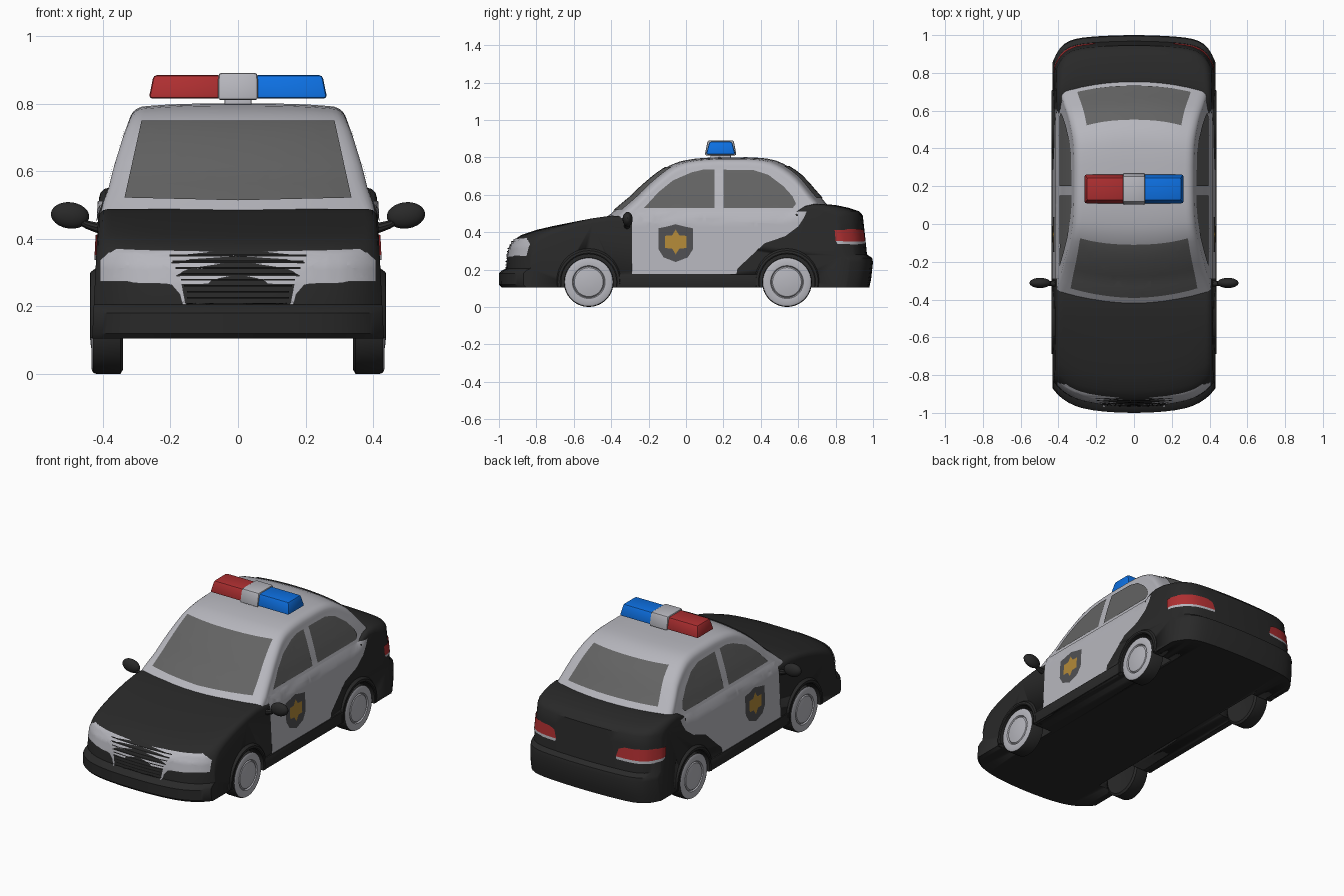
import bpy, bmesh, math
from mathutils import Vector, Matrix
from mathutils.bvhtree import BVHTree

if "Cube" in bpy.data.objects:
    bpy.data.objects.remove(bpy.data.objects["Cube"])


def material(name, rgb):
    m = bpy.data.materials.new(name)
    m.diffuse_color = (*rgb, 1)
    m.use_nodes = True
    m.node_tree.nodes["Principled BSDF"].inputs["Base Color"].default_value = m.diffuse_color
    return m


BLACK = material("body black", (0.022, 0.022, 0.022))
WHITE = material("silver white", (0.47, 0.47, 0.51))
GLASS = material("window grey", (0.125, 0.125, 0.125))
RED = material("lamp red", (0.42, 0.028, 0.03))
BLUE = material("lamp blue", (0.004, 0.16, 0.75))
DARK = material("grille dark", (0.008, 0.008, 0.008))
SHIELD = material("shield grey", (0.08, 0.08, 0.085))
GOLD = material("badge gold", (0.45, 0.25, 0.04))
surfaces = []          # BVH trees that painted details are laid on


def clamp(v, a=0.0, b=1.0):
    return max(a, min(b, v))


def lerp_table(table, v):
    for (a, p), (b, q) in zip(table, table[1:]):
        if v <= b:
            return p + (q - p) * clamp((v - a) / (b - a))
    return table[-1][1]


def finish(name, bm, mats, angle=35):
    me = bpy.data.meshes.new(name)
    bm.to_mesh(me)
    bm.free()
    ob = bpy.data.objects.new(name, me)
    bpy.context.collection.objects.link(ob)
    for m in mats:
        me.materials.append(m)
    bpy.ops.object.select_all(action='DESELECT')
    ob.select_set(True)
    bpy.context.view_layer.objects.active = ob
    bpy.ops.object.shade_smooth_by_angle(angle=math.radians(angle))
    return ob


def skin(rings, mat_rule=lambda i: 0):
    """Closed solid through a list of closed rings, capped at both ends."""
    bm = bmesh.new()
    vs = [[bm.verts.new(p) for p in r] for r in rings]
    for i in range(len(vs) - 1):
        n = len(vs[i])
        for j in range(n):
            k = (j + 1) % n
            f = bm.faces.new((vs[i][j], vs[i][k], vs[i + 1][k], vs[i + 1][j]))
            f.material_index = mat_rule(i)
    bm.faces.new(vs[0]).material_index = mat_rule(0)
    bm.faces.new(vs[-1]).material_index = mat_rule(len(vs) - 2)
    bmesh.ops.recalc_face_normals(bm, faces=bm.faces[:])
    return bm


def block(name, low, high, mat, bevel=0.01):
    """Tapered box; low and high are (x0, x1, y0, y1, z)."""
    bm = skin([[(a, c, z), (b, c, z), (b, d, z), (a, d, z)] for a, b, c, d, z in (low, high)])
    bmesh.ops.bevel(bm, geom=bm.edges[:], offset=bevel, segments=2, affect='EDGES', profile=0.5)
    return finish(name, bm, [mat])


def decal(name, pts, axis, side, mat, off=0.005, step=0.025):
    """Thin painted plate: a 2D outline (x or y, z) laid onto the car surface."""
    bm = bmesh.new()
    bm.faces.new([bm.verts.new((a, 0, z)) for a, z in pts])
    bmesh.ops.triangulate(bm, faces=bm.faces[:])
    for k in (0, 1):
        c = min(p[k] for p in pts) + step
        while c < max(p[k] for p in pts) - 0.003:
            co = Vector((c, 0, 0)) if k == 0 else Vector((0, 0, c))
            no = Vector((1, 0, 0)) if k == 0 else Vector((0, 0, 1))
            bmesh.ops.bisect_plane(bm, geom=bm.verts[:] + bm.edges[:] + bm.faces[:],
                                   plane_co=co, plane_no=no, dist=1e-5)
            c += step
    bmesh.ops.triangulate(bm, faces=bm.faces[:])
    d = Vector((-side, 0, 0)) if axis == 'x' else Vector((0, -side, 0))
    missed = []
    for v in bm.verts:
        a, z = v.co.x, v.co.z
        o = Vector((3 * side, a, z)) if axis == 'x' else Vector((a, 3 * side, z))
        hits = [h for h in (s.ray_cast(o, d) for s in surfaces) if h[0] is not None]
        if not hits:
            missed.append(v)
            continue
        h = min(hits, key=lambda q: q[3])
        n = h[1] if h[1].dot(d) < 0 else -h[1]
        v.co = h[0] + n * off
    bmesh.ops.delete(bm, geom=missed, context='VERTS')
    bm.normal_update()
    flip = [f for f in bm.faces if f.normal.dot(d) > 0]
    bmesh.ops.reverse_faces(bm, faces=flip)
    finish(name, bm, [mat], 40)


# Lower body: side profile swept across the width, ends curved in plan
profile = [(-.985, .105), (-1, .12), (-1, .18), (-.985, .195), (-.962, .205), (-.957, .27), (-.947, .32),
           (-.925, .355), (-.88, .385), (-.8, .412), (-.7, .435), (-.6, .455), (-.5, .474), (-.4, .488),
           (-.3, .485), (-.2, .48), (.5, .48), (.58, .5), (.66, .54), (.72, .551), (.8, .545), (.87, .53),
           (.925, .512), (.945, .49), (.952, .43), (.968, .28), (.995, .262), (1, .24), (.99, .15), (.98, .105)]
R = 0.028
columns = [(t, 0.0) for t in (0, .2, .4, .55, .68, .78, .86, .93, .97, 1)] + [(1, a) for a in (30, 60, 90)]


def body_point(y, z, t, a, s):
    drop = R * (1 - math.cos(math.radians(a))) * clamp((z - .25) / .15)
    z -= drop
    w = .432 - .05 * (z - .1)
    x = (w - R) * t + R * math.sin(math.radians(a))
    u = x / w
    y += clamp((-.55 - y) / .4) * (.05 * u ** 2 + .08 * u ** 6)
    y -= clamp((y - .55) / .4) * (.03 * u ** 2 + .1 * u ** 10)
    return (x * s, y, z)


cols = [(t, a, -1) for t, a in reversed(columns[1:])] + [(t, a, 1) for t, a in columns]
bm = skin([[body_point(y, z, t, a, s) for y, z in profile] for t, a, s in cols])
surfaces.append(BVHTree.FromBMesh(bm))
body = finish("lower_body", bm, [BLACK])

# Cabin: cross-sections lofted from windscreen to rear window
roof = [(-.44, .465), (-.40, .50), (-.3, .585), (-.2, .678), (-.12, .738), (-.06, .768), (0, .785), (.1, .797),
        (.25, .80), (.4, .797), (.48, .783), (.55, .75), (.62, .7), (.7, .61), (.76, .54), (.8, .49)]
width = [(.44, .41), (.48, .408), (.52, .39), (.6, .37), (.7, .339), (.77, .313), (.8, .30)]


def cabin_ring(y, top):
    r = min(.05, (top - .44) * .6)
    w = lerp_table(width, top - r * .5)
    half = [(lerp_table(width, .44 + (top - r - .44) * k / 8), .44 + (top - r - .44) * k / 8) for k in range(9)]
    x0 = half[-1][0] - r
    half += [(x0 + r * math.cos(a), top - r + (r - .008) * math.sin(a)) for a in
             [math.radians(d) for d in (18, 36, 54, 72, 90)]]
    half += [(x0 * f, top - .008 * f ** 3) for f in (.8, .6, .4, .2)]
    pts = half + [(0, top)] + [(-x, z) for x, z in reversed(half)]
    k = -clamp((y - .15) / .3, -1, 1) * .05
    return [(x, y + k * (x / .4) ** 2, z) for x, z in pts]


fine = []
for (y0, z0), (y1, z1) in zip(roof, roof[1:]):
    fine += [(y0, z0), ((y0 + y1) / 2, (z0 + z1) / 2 + .002)]
bm = skin([cabin_ring(y, z) for y, z in fine + [roof[-1]]])
surfaces.append(BVHTree.FromBMesh(bm))
finish("cabin", bm, [WHITE])

# Painted details on both flanks
door = [(-.29, .175), (.27, .175), (.275, .205), (.33, .28), (.42, .34), (.53, .378), (.6, .43), (.63, .475),
        (.645, .51), (-.29, .51)]
front_window = [(-.225, .527), (-.15, .61), (-.07, .675), (.03, .718), (.09, .732), (.152, .732), (.152, .527)]
rear_window = [(.2, .527), (.2, .732), (.36, .73), (.44, .705), (.52, .645), (.57, .59), (.588, .55), (.57, .527)]
shield = [(-.055, .24), (-.12, .265), (-.148, .31), (-.148, .42), (-.1, .43), (-.055, .442), (-.01, .43),
          (.038, .42), (.038, .31), (.01, .265)]
star = [(-.055 + r * math.sin(k * math.pi / 6), .347 + r * math.cos(k * math.pi / 6))
        for k in range(12) for r in [.066 if k % 2 == 0 else .04]]
lamp_side = [(-.955, .265), (-.95, .32), (-.92, .36), (-.845, .368), (-.85, .33), (-.88, .285), (-.92, .268)]
for s, tag in ((-1, "left"), (1, "right")):
    decal("door_panel_" + tag, door, 'x', s, WHITE, .004)
    decal("front_window_" + tag, front_window, 'x', s, GLASS)
    decal("rear_window_" + tag, rear_window, 'x', s, GLASS)
    decal("shield_" + tag, shield, 'x', s, SHIELD, .006)
    decal("star_" + tag, star, 'x', s, GOLD, .008)
    decal("headlight_wrap_" + tag, lamp_side, 'x', s, WHITE, .005, .012)
    decal("taillight_wrap_" + tag, [(.8, .352), (.93, .348), (.93, .416), (.795, .41)], 'x', s, RED, .005, .012)
    decal("tail_trim_wrap_" + tag, [(.81, .337), (.93, .333), (.93, .348), (.8, .352)], 'x', s, WHITE, .005, .012)
    # Lamps seen from the front and the back
    light = [(.405, .272), (.405, .335), (.38, .357), (.33, .364), (.27, .348), (.2, .31), (.165, .265),
             (.153, .2), (.163, .2), (.172, .235), (.195, .262), (.24, .272)]
    decal("headlight_" + tag, [(x * s, z) for x, z in light], 'y', -1, WHITE, .005, .012)
    tail = [(.2, .352), (.4, .348), (.4, .416), (.25, .414), (.215, .4)]
    decal("taillight_" + tag, [(x * s, z) for x, z in tail], 'y', 1, RED, .005, .012)
    trim = [(.205, .337), (.4, .333), (.4, .348), (.2, .352)]
    decal("tail_trim_" + tag, [(x * s, z) for x, z in trim], 'y', 1, WHITE, .005, .012)

# Windscreen, rear window and grille slats
decal("windscreen", [(-.335, .518), (0, .51), (.335, .518), (.285, .745), (-.285, .745)], 'y', -1, GLASS)
decal("back_window", [(-.3, .578), (.3, .578), (.25, .75), (-.25, .75)], 'y', 1, GLASS)
for i in range(9):
    z = .205 + i * .0175
    w = .15 + .05 * max(0, (z - .24) / .1)
    decal("grille_slat", [(-w, z), (w, z), (w, z + .005), (-w, z + .005)], 'y', -1, DARK, .005, .03)


# Wheels, arches and the wheel-well cuts
def circle(x, y, z, r, n=36):
    return [(x, y + r * math.cos(2 * math.pi * k / n), z + r * math.sin(2 * math.pi * k / n)) for k in range(n)]


tyre = [(.02, .35), (.08, .345), (.12, .34), (.133, .348), (.133, .42), (.129, .429), (.118, .434), (.088, .432),
        (.083, .424), (.077, .431), (.04, .437), (.01, .438)]
for y in (-.52, .54):
    for s in (-1, 1):
        cut = finish("well_cutter", skin([circle(.3 * s, y, .135, .15), circle(.6 * s, y, .135, .15)]), [BLACK])
        cut.hide_render = True
        mod = body.modifiers.new("well", 'BOOLEAN')
        mod.object, mod.operation, mod.solver = cut, 'DIFFERENCE', 'EXACT'
        bpy.context.view_layer.objects.active = body
        bpy.ops.object.modifier_apply(modifier=mod.name)
        bpy.data.objects.remove(cut)
        finish("wheel", skin([circle(x * s, y, .133, r) for r, x in tyre], lambda i: 0 if i < 5 else 1),
               [BLACK, WHITE])
        arc = [math.radians(-10 + 200 * k / 24) for k in range(25)]
        finish("wheel_arch", skin([[(x * s, y + r * math.cos(a), .135 + r * math.sin(a)) for r, x in
                                    ((.147, .39), (.147, .434), (.153, .438), (.166, .437), (.178, .42), (.178, .39))]
                                   for a in arc]), [BLACK])

# Sills, door mirrors
for s in (-1, 1):
    x0, x1 = sorted((.39 * s, .436 * s))
    block("sill", (x0, x1, -.375, .395, .105), (x0, x1, -.365, .385, .174), BLACK, .006)
    bm = bmesh.new()
    bmesh.ops.create_uvsphere(bm, u_segments=20, v_segments=12, radius=1, matrix=Matrix.Translation(
        (.497 * s, -.312, .469)) @ Matrix.Rotation(-.12 * s, 4, 'Y') @ Matrix.Diagonal((.057, .027, .039, 1)))
    finish("door_mirror", bm, [BLACK])
    finish("mirror_stalk", skin([circle(x * s, -.315, z, r, 10) for x, z, r in
                                 ((.38, .435, .022), (.42, .433, .016), (.45, .442, .013), (.48, .46, .013))]), [BLACK])

# Light bar
block("light_bar_red", (-.264, -.05, .107, .264, .815), (-.25, -.05, .125, .246, .884), RED)
block("light_bar_blue", (.05, .264, .107, .264, .815), (.05, .25, .125, .246, .884), BLUE)
block("light_bar_centre", (-.06, .06, .1, .27, .81), (-.058, .058, .116, .255, .891), WHITE)
block("light_bar_foot", (-.04, .04, .13, .24, .785), (-.04, .04, .13, .24, .815), WHITE, .003)
